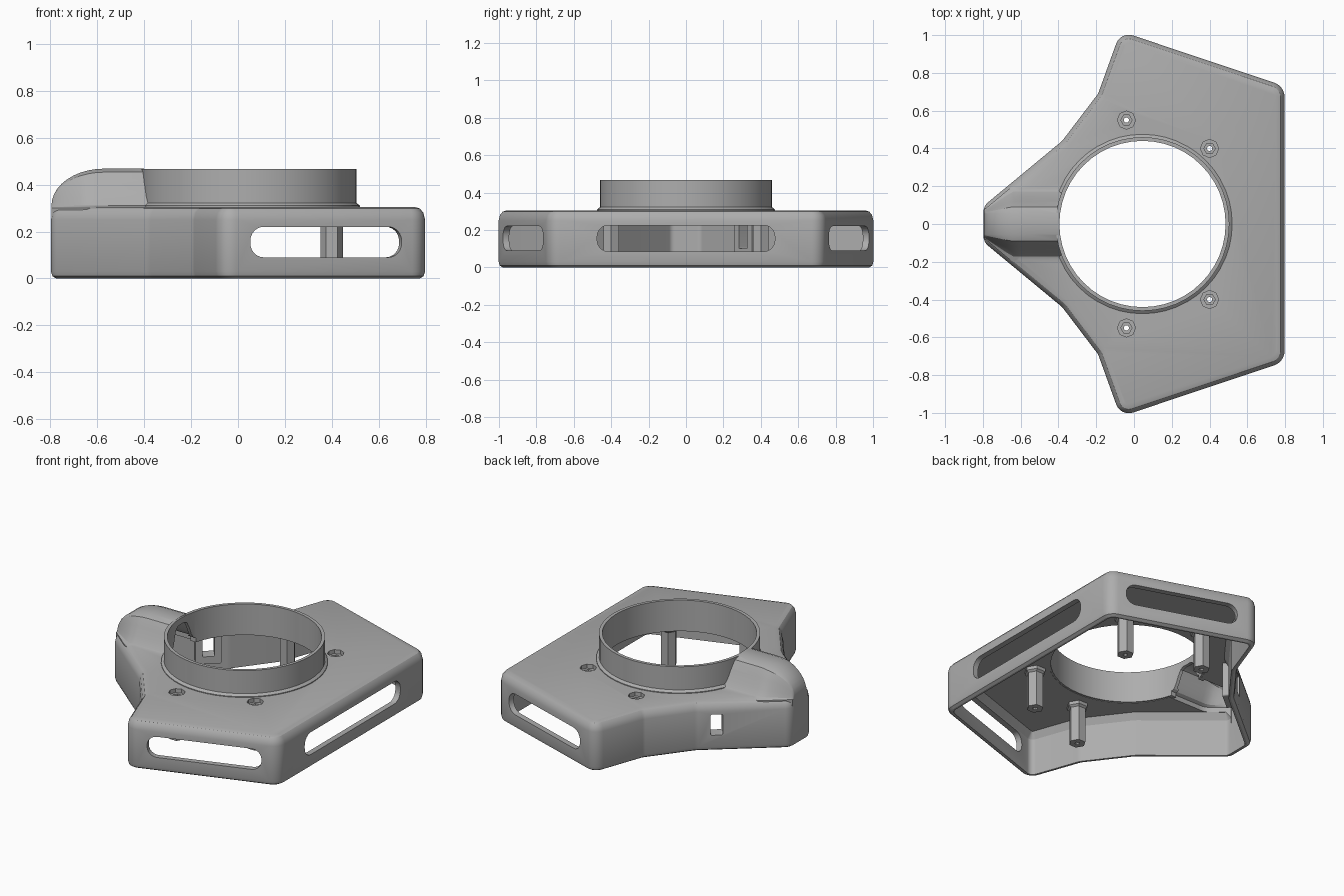
import bpy, bmesh, math
from mathutils import Vector, Matrix

if "Cube" in bpy.data.objects:
    bpy.data.objects.remove(bpy.data.objects["Cube"], do_unlink=True)

grey = bpy.data.materials.new("plain_grey")
grey.use_nodes = True
colour = (0.42, 0.42, 0.42, 1)
grey.diffuse_color = colour
grey.node_tree.nodes["Principled BSDF"].inputs["Base Color"].default_value = colour


def loft(name, rings, matrix=Matrix()):
    """Closed solid skinned through rings of equal point count."""
    bm = bmesh.new()
    rows = [[bm.verts.new(matrix @ Vector(p)) for p in ring] for ring in rings]
    n = len(rows[0])
    for a, b in zip(rows, rows[1:]):
        for i in range(n):
            j = (i + 1) % n
            bm.faces.new((a[i], a[j], b[j], b[i]))
    bm.faces.new(rows[0][::-1])
    bm.faces.new(rows[-1])
    bmesh.ops.recalc_face_normals(bm, faces=bm.faces)
    mesh = bpy.data.meshes.new(name)
    bm.to_mesh(mesh)
    bm.free()
    mesh.materials.append(grey)
    obj = bpy.data.objects.new(name, mesh)
    bpy.context.collection.objects.link(obj)
    return obj


def combine(target, tool, operation="DIFFERENCE"):
    """Apply a boolean, then discard the tool."""
    mod = target.modifiers.new("boolean", "BOOLEAN")
    mod.operation, mod.object, mod.solver = operation, tool, "EXACT"
    bpy.context.view_layer.update()
    graph = bpy.context.evaluated_depsgraph_get()
    mesh = bpy.data.meshes.new_from_object(target.evaluated_get(graph))
    target.modifiers.clear()
    target.data = mesh
    bpy.data.objects.remove(tool, do_unlink=True)


def rounded(corners, inset, z, steps=6):
    """Rounded outline of (x, y, radius) corners, counterclockwise, moved inward."""
    pts, n = [], len(corners)
    for i, (x, y, r) in enumerate(corners):
        p = Vector((x, y))
        d0 = (p - Vector(corners[i - 1][:2])).normalized()
        d1 = (Vector(corners[(i + 1) % n][:2]) - p).normalized()
        n0, n1 = Vector((-d0.y, d0.x)), Vector((-d1.y, d1.x))
        mitre = (n0 + n1) / (1 + n0.dot(n1))
        turn = math.atan2(d0.x * d1.y - d0.y * d1.x, d0.dot(d1))
        side = 1 if turn > 0 else -1
        radius = max(r - side * inset, 0.008)
        centre = p + mitre * (inset + side * radius)
        for k in range(steps + 1):
            q = centre - Matrix.Rotation(turn * k / steps, 2) @ n0 * side * radius
            pts.append((q.x, q.y, z))
    return pts


def turned(name, profile, x, y, sides):
    """Solid of stacked regular polygons given as (radius, z)."""
    return loft(name, [[(x + r * math.cos(math.tau * i / sides),
                         y + r * math.sin(math.tau * i / sides), z)
                        for i in range(sides)] for r, z in profile])


def wall_block(name, x, y, angle, z, length, height, radius, near=-0.1, far=0.1):
    """Rounded block standing in a wall that runs along the given angle."""
    a, b = length / 2, height / 2
    rect = [(-a, -b, radius), (a, -b, radius), (a, b, radius), (-a, b, radius)]
    along = Vector((math.cos(angle), math.sin(angle), 0))
    up = Vector((0, 0, 1))
    m = Matrix((along, up, along.cross(up))).transposed().to_4x4()
    m.translation = (x, y, z)
    return loft(name, [rounded(rect, 0, near), rounded(rect, 0, far)], m)


def hump(name, gap, end):
    """Nose fairing: rounded front, soft bell-shaped cross-section."""
    tip, shoulder, rings = -0.795 + gap, -0.57, []
    bell = [(1, 0), (0.8, 0.07), (0.62, 0.28), (0.45, 0.62), (0.25, 0.91), (0, 1)]
    xs = [shoulder - (shoulder - tip) * math.cos(math.pi * k / 20) for k in range(11)]
    for x in xs + [end]:
        s = min((x - shoulder) / (shoulder - tip), 0)
        top = 0.01 + (0.158 - gap) * math.sqrt(max(1 - s * s, 0))
        wide = min(0.2, 0.075 + 0.83 * (x + 0.795)) - gap * 2
        crest = 0.055 - gap * 0.6
        wide = max(wide, crest + 0.01)
        half = [(wide, 0.2)] + [(crest + (wide - crest) * u, 0.30 + top * h) for u, h in bell]
        rings.append([(x, v, z) for v, z in half] + [(x, -v, z) for v, z in half[::-1]])
    return loft(name, rings)


# Housing outline: three straight slotted sides and a pinched nose
half = [(0.797, 0.73, 0.08), (-0.071, 1.02, 0.07), (-0.19, 0.69, 0.06),
        (-0.38, 0.44, 0.1), (-0.797, 0.095, 0.07)]
outline = half + [(x, -y, r) for x, y, r in half[::-1]]
cx = 0.045

# Shell with softened rims, nose hump and hollow underside
layers = [(0.022, 0), (0.006, 0.01), (0, 0.03), (0, 0.25), (0.007, 0.28), (0.022, 0.298), (0.045, 0.305)]
shell = loft("housing_shell", [rounded(outline, t, z) for t, z in layers])
combine(shell, hump("nose_hump", 0, -0.36), "UNION")
inner = [(0.035, -0.02), (0.035, 0.23), (0.06, 0.27)]
combine(shell, loft("cavity", [rounded(outline, t, z) for t, z in inner]))
combine(shell, hump("hump_channel", 0.03, -0.33))
combine(shell, turned("bore", [(0.45, 0.1), (0.45, 0.6)], cx, 0, 48))

# Connector frame behind the small window in the back wall
wall_angle = math.atan2(0.345, 0.417)
frame_at = (-0.47, 0.366, wall_angle, 0.165)
combine(shell, wall_block("connector_frame", *frame_at, 0.15, 0.22, 0.01, 0.02, 0.08), "UNION")
combine(shell, wall_block("window_cutter", *frame_at, 0.07, 0.13, 0.008))

# Long slots in the three straight sides
side_angle = math.atan2(0.29, 0.868)
for s in (-1, 1):
    combine(shell, wall_block("side_slot", 0.375, s * 0.871, -s * side_angle, 0.155, 0.68, 0.13, 0.06))
combine(shell, wall_block("end_slot", 0.797, 0, math.pi / 2, 0.155, 0.95, 0.14, 0.06))

# Raised collar around the opening, open towards the nose channel
collar = turned("collar", [(0.475, 0.272), (0.475, 0.31), (0.46, 0.322), (0.46, 0.467)], cx, 0, 48)
combine(collar, turned("collar_bore", [(0.44, 0.1), (0.44, 0.6)], cx, 0, 48))
combine(collar, hump("collar_opening", 0.04, -0.33))

# Screw posts hanging under the roof, with recessed heads
parts = [shell, collar]
for x, y in ((-0.04, 0.55), (0.4, 0.4)):
    for s in (-1, 1):
        combine(shell, turned("head_recess", [(0.048, 0.2), (0.048, 0.4)], x, s * y, 8))
        post = turned("screw_post", [(0.048, 0.02), (0.048, 0.24), (0.062, 0.25), (0.062, 0.28)], x, s * y, 6)
        combine(post, turned("nut_recess", [(0.03, 0.25), (0.03, 0.4)], x, s * y, 6))
        combine(post, turned("screw_hole", [(0.014, -0.1), (0.014, 0.4)], x, s * y, 10))
        parts.append(post)

# Smooth curved surfaces while keeping the edges crisp
bpy.ops.object.select_all(action="DESELECT")
for obj in parts:
    obj.select_set(True)
bpy.context.view_layer.objects.active = shell
bpy.ops.object.shade_smooth_by_angle(angle=math.radians(28))
